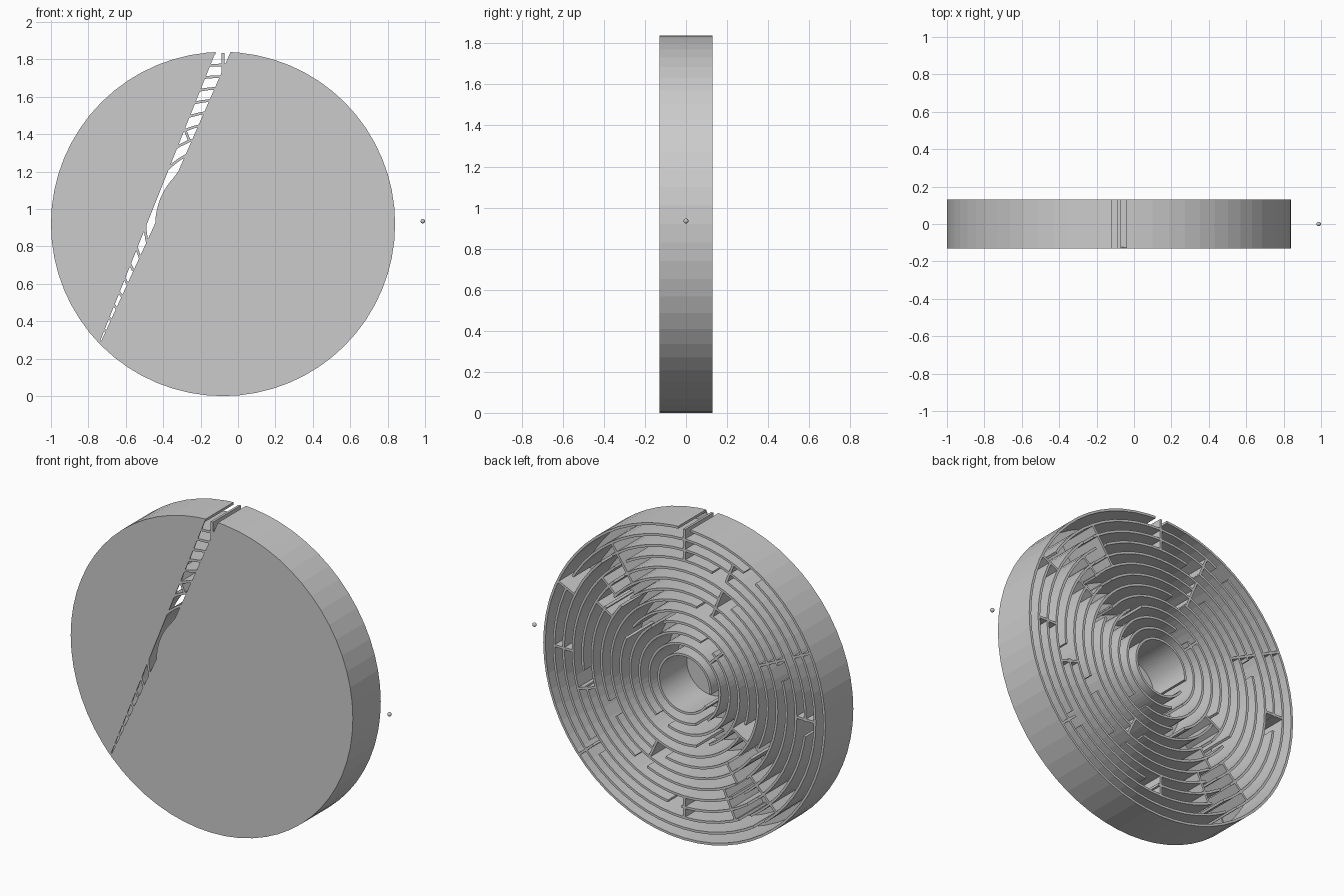
import bpy, bmesh
from math import sin, cos, radians, degrees, asin, atan2, floor

if "Cube" in bpy.data.objects:
    bpy.data.objects.remove(bpy.data.objects["Cube"])

CX, CZ, R = -0.08, 0.92, 0.92      # disc centre and radius
Y0, Y1 = -0.13, 0.13               # front and back planes
STEP, T = 0.062, 0.014             # ring spacing, wall thickness
SEG = 360 / 64


def polar(r, a):
    return (CX + r * cos(radians(a)), CZ + r * sin(radians(a)))


def angles(a0, a1):
    """End angles plus every shared facet angle between them."""
    out, k = [a0], floor(a0 / SEG) + 1
    while k * SEG < a1 - 1e-4:
        if k * SEG > a0 + 1e-4:
            out.append(k * SEG)
        k += 1
    return out + [a1]


def prism(bm, pts, y0, y1):
    """Extrude an x-z outline between two y planes."""
    lo = [bm.verts.new((x, y0, z)) for x, z in pts]
    hi = [bm.verts.new((x, y1, z)) for x, z in pts]
    bm.faces.new(lo)
    bm.faces.new(hi[::-1])
    n = len(pts)
    for i in range(n):
        j = (i + 1) % n
        bm.faces.new((lo[i], hi[i], hi[j], lo[j]))


def arc_wall(bm, r, a0, a1):
    aa = angles(a0, a1)
    prism(bm, [polar(r, a) for a in aa] + [polar(r - T, a) for a in aa[::-1]], Y0, Y1)


def radial_wall(bm, a, r0, r1):
    s, c = sin(radians(a)) * T / 2, cos(radians(a)) * T / 2
    (x0, z0), (x1, z1) = polar(r0, a), polar(r1, a)
    prism(bm, [(x0 + s, z0 - c), (x1 + s, z1 - c), (x1 - s, z1 + c), (x0 - s, z0 + c)], Y0, Y1)


def finish(name, bm):
    bmesh.ops.recalc_face_normals(bm, faces=bm.faces)
    me = bpy.data.meshes.new(name)
    bm.to_mesh(me)
    bm.free()
    ob = bpy.data.objects.new(name, me)
    bpy.context.collection.objects.link(ob)
    return ob


def ring_radius(i):
    return R - STEP * i


# outer rim with the entrance gap at the top
half = degrees(asin(0.04 / R))
bm = bmesh.new()
arc_wall(bm, R, 90 + half, 450 - half)
finish("outer_rim", bm)

# concentric maze rings: centre angles of the openings in each ring
gaps = {
    1: [28, 120, 235], 2: [50, 184, 240, 318], 3: [55, 108, 232, 275],
    4: [50, 160, 238, 348], 5: [36, 116, 232, 298], 6: [45, 212, 330],
    7: [105, 228, 290], 8: [30, 205], 9: [60, 250],
    10: [120, 300], 11: [240], 12: [200],
}
bm = bmesh.new()
for i, centres in gaps.items():
    r = ring_radius(i)
    w = degrees(0.045 / r)
    for k, c in enumerate(centres):
        nxt = centres[(k + 1) % len(centres)]
        if nxt <= c:
            nxt += 360
        arc_wall(bm, r, c + w, nxt - w)
finish("maze_rings", bm)

# radial walls: angle, outer ring, inner ring
spokes = [
    (90, 0, 3), (112, 1, 3), (112, 4, 7), (154, 0, 2), (154, 3, 6),
    (180, 1, 3), (210, 7, 9), (225, 1, 5), (245, 2, 5), (270, 2, 4),
    (295, 6, 8), (319, 0, 2), (343, 3, 5), (0, 1, 3), (25, 0, 2),
    (30, 4, 6), (56, 1, 5), (42, 3, 5), (235, 5, 7), (135, 9, 11),
]
bm = bmesh.new()
for a, i, j in spokes:
    radial_wall(bm, a, ring_radius(i) - T / 2, ring_radius(j) - T / 2)
finish("maze_spokes", bm)

# front plate in two pieces, split by the tapering crack
tip = degrees(atan2(0.29 - CZ, -0.73 - CX)) + 360
bend = [(-0.32, 1.20), (-0.38, 1.12), (-0.415, 1.04), (-0.44, 0.93)]
bm = bmesh.new()
prism(bm, [polar(R, a) for a in angles(90 + half, tip - 0.15)], Y0, Y0 + 0.006)
prism(bm, [polar(R, a) for a in angles(tip + 0.15, 450 - half)] + bend, Y0, Y0 + 0.006)
finish("front_plate", bm)

# small loose ball
bm = bmesh.new()
bmesh.ops.create_uvsphere(bm, u_segments=16, v_segments=10, radius=0.012)
ball = finish("ball", bm)
ball.location = (0.988, 0, 0.935)
for p in ball.data.polygons:
    p.use_smooth = True
